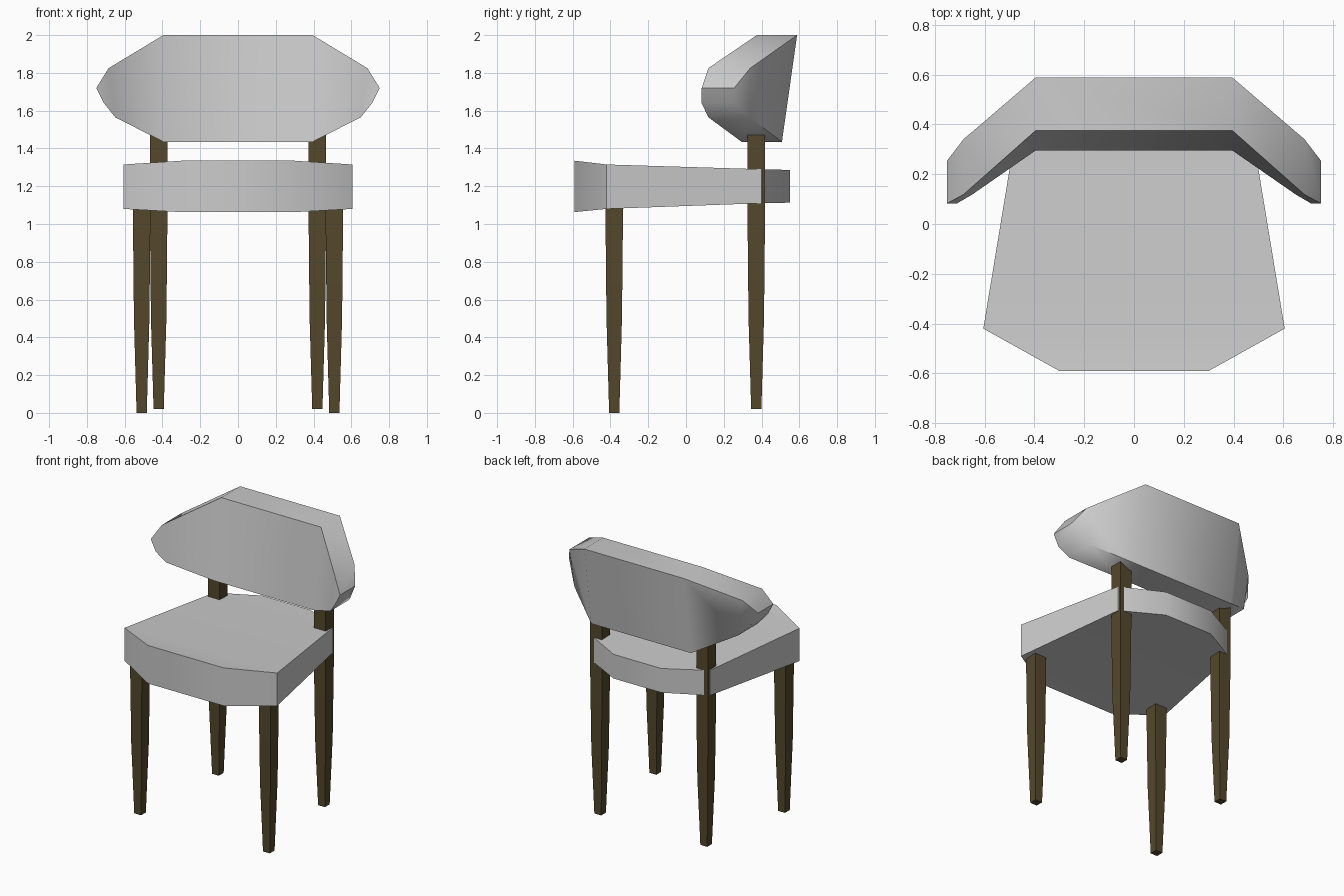
import bpy, bmesh, math

if "Cube" in bpy.data.objects:
    bpy.data.objects.remove(bpy.data.objects["Cube"])

wood = bpy.data.materials.new("dark_wood")
wood.diffuse_color = (0.09, 0.065, 0.025, 1)
wood.use_nodes = True
wood.node_tree.nodes["Principled BSDF"].inputs["Base Color"].default_value = wood.diffuse_color


def loft(name, rings, mat=None):
    """Skin a list of four-point rings and cap both ends."""
    bm = bmesh.new()
    rows = [[bm.verts.new(p) for p in ring] for ring in rings]
    for a, b in zip(rows, rows[1:]):
        for i in range(4):
            j = (i + 1) % 4
            bm.faces.new((a[i], a[j], b[j], b[i]))
    bm.faces.new(rows[0])
    bm.faces.new(rows[-1])
    bmesh.ops.recalc_face_normals(bm, faces=bm.faces)
    mesh = bpy.data.meshes.new(name)
    bm.to_mesh(mesh)
    bm.free()
    obj = bpy.data.objects.new(name, mesh)
    bpy.context.collection.objects.link(obj)
    if mat:
        mesh.materials.append(mat)
    bpy.ops.object.select_all(action='DESELECT')
    obj.select_set(True)
    bpy.context.view_layer.objects.active = obj
    bpy.ops.object.shade_smooth_by_angle(angle=math.radians(50))
    return obj


# Seat: rows from front to back (y, half width, bottom z, top z)
seat_rows = [(-0.59, 0.30, 1.063, 1.335), (-0.42, 0.605, 1.08, 1.315),
             (0.40, 0.47, 1.11, 1.29), (0.55, 0.19, 1.113, 1.286)]
loft("seat", [[(-w, y, zb), (w, y, zb), (w, y, zt), (-w, y, zt)]
              for y, w, zb, zt in seat_rows])

# Backrest: sections from centre outwards
# (bottom x, bottom z, bottom front y, bottom back y, top x, top z, top front y, top back y)
back_rows = [(0.395, 1.435, 0.295, 0.508, 0.395, 2.0, 0.375, 0.588),
             (0.65, 1.565, 0.118, 0.335, 0.685, 1.825, 0.118, 0.34),
             (0.71, 1.64, 0.083, 0.25, 0.75, 1.72, 0.083, 0.255)]


def back_ring(row, side):
    xb, zb, fb, bb, xt, zt, ft, bt = row
    return [(side * xb, fb, zb), (side * xb, bb, zb),
            (side * xt, bt, zt), (side * xt, ft, zt)]


loft("backrest", [back_ring(r, -1) for r in reversed(back_rows)]
     + [back_ring(r, 1) for r in back_rows])


# Legs: square tapered posts, front pair ends in the seat, rear pair in the backrest
def leg(name, x, y, z0, z1):
    levels = [(z0, 0.027), (0.5, 0.041), (1.0, 0.046), (z1, 0.046)]
    loft(name, [[(x - r, y - r, z), (x + r, y - r, z),
                 (x + r, y + r, z), (x - r, y + r, z)] for z, r in levels], wood)


for side, label in ((-1, "left"), (1, "right")):
    leg("front_leg_" + label, side * 0.51, -0.38, 0.0, 1.12)
    leg("back_leg_" + label, side * 0.42, 0.372, 0.02, 1.52)
